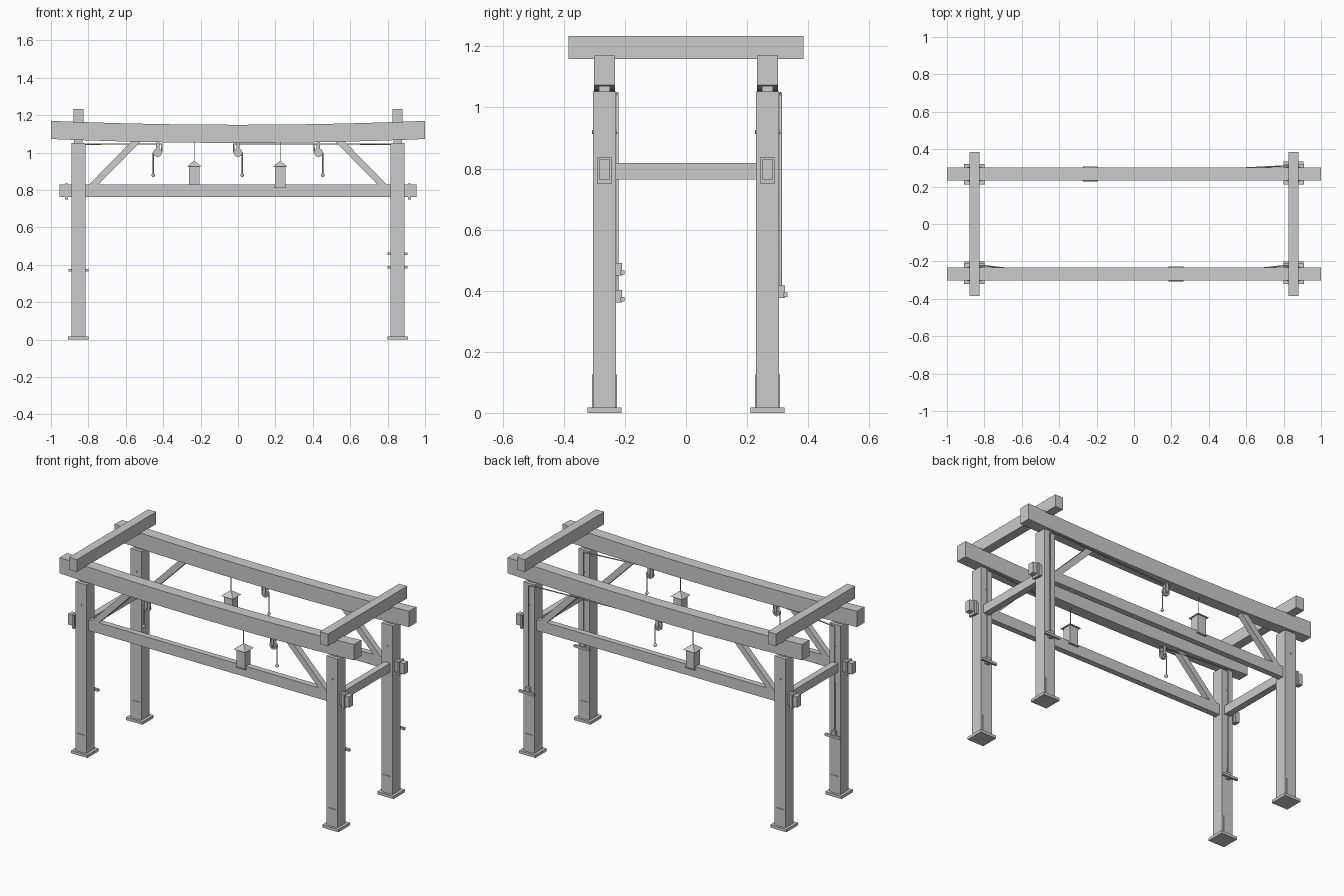
import bpy, bmesh, math
from mathutils import Vector

if "Cube" in bpy.data.objects:
    bpy.data.objects.remove(bpy.data.objects["Cube"])

PX, PY = 0.853, 0.267      # post centres
POST = 0.076
FACE = POST / 2


def finish(name, bm, smooth=False):
    bmesh.ops.recalc_face_normals(bm, faces=bm.faces)
    me = bpy.data.meshes.new(name)
    bm.to_mesh(me)
    bm.free()
    ob = bpy.data.objects.new(name, me)
    bpy.context.collection.objects.link(ob)
    if smooth:
        me.shade_smooth()
        ob.select_set(True)
        bpy.context.view_layer.objects.active = ob
        bpy.ops.object.shade_smooth_by_angle(angle=math.radians(40))
        ob.select_set(False)
    return ob


def box(name, x, y, z):
    """Box from (min, max) pairs."""
    bm = bmesh.new()
    bmesh.ops.create_cube(bm, size=1)
    for v in bm.verts:
        v.co = [(a + b) / 2 + c * (b - a) for (a, b), c in zip((x, y, z), v.co)]
    return finish(name, bm)


def cbox(name, c, s):
    return box(name, *[(a - b / 2, a + b / 2) for a, b in zip(c, s)])


def prism(name, pts, y, t):
    """Profile in the xz plane, extruded along y."""
    bm = bmesh.new()
    f = bm.faces.new([bm.verts.new((px, y - t / 2, pz)) for px, pz in pts])
    r = bmesh.ops.extrude_face_region(bm, geom=[f])
    bmesh.ops.translate(bm, vec=(0, t, 0), verts=[v for v in r["geom"] if isinstance(v, bmesh.types.BMVert)])
    return finish(name, bm)


def cyl(name, a, b, r, sides=8, r2=None):
    a, b = Vector(a), Vector(b)
    bm = bmesh.new()
    bmesh.ops.create_cone(bm, cap_ends=True, segments=sides, radius1=r,
                          radius2=r if r2 is None else r2, depth=(b - a).length)
    bm.transform((b - a).to_track_quat('Z', 'Y').to_matrix().to_4x4())
    bmesh.ops.translate(bm, vec=(a + b) / 2, verts=bm.verts)
    return finish(name, bm, True)


def ball(name, c, r):
    bm = bmesh.new()
    bmesh.ops.create_uvsphere(bm, u_segments=10, v_segments=6, radius=r)
    bmesh.ops.translate(bm, vec=c, verts=bm.verts)
    return finish(name, bm, True)


def rope(name, pts, r=0.004):
    cu = bpy.data.curves.new(name, 'CURVE')
    cu.dimensions = '3D'
    cu.bevel_depth, cu.bevel_resolution, cu.use_fill_caps = r, 1, True
    sp = cu.splines.new('POLY')
    sp.points.add(len(pts) - 1)
    for p, co in zip(sp.points, pts):
        p.co = (*co, 1)
    ob = bpy.data.objects.new(name, cu)
    bpy.context.collection.objects.link(ob)
    return ob


for sy in (-1, 1):
    y = sy * PY
    # upswept top beam
    xs = [-1 + i / 8 for i in range(17)]
    lift = lambda x: 0.021 * x * x
    prism("top_beam", [(x, 1.052 + lift(x)) for x in xs] +
          [(x, 1.149 + lift(x)) for x in reversed(xs)], y, 0.07)
    # long through rail
    cbox("long_rail", (0, y, 0.797), (1.91, 0.036, 0.066))
    for sx in (-1, 1):
        x = sx * PX
        # post with foot, shoe plates, tenon and pegs
        cbox("post", (x, y, 0.532), (POST, POST, 1.04))
        cbox("post_foot", (x, y, 0.0085), (0.11, 0.11, 0.017))
        cbox("post_shoe", (x, y, 0.07), (0.056, POST + 0.007, 0.11))
        cbox("post_tenon", (x, y, 1.06), (0.045, 0.035, 0.05))
        cyl("peg", (x, y - FACE - 0.003, 0.92), (x, y + FACE + 0.003, 0.92), 0.006)
        # collar on the rail end
        cbox("rail_wedge", (sx * 0.917, y, 0.793), (0.016, 0.049, 0.085))
        # diagonal brace
        prism("brace", [(sx * a, b) for a, b in
              ((0.81, 0.815), (0.76, 0.815), (0.52, 1.06), (0.57, 1.06))], y, 0.036)

for sx in (-1, 1):
    # side tie rail and roof cross beam
    cbox("side_tie", (sx * PX, 0, 0.791), (0.04, 0.48, 0.053))
    cbox("cross_beam", (sx * PX, 0, 1.197), (0.055, 0.77, 0.075))

# hanging lanterns
for x, y in ((-0.234, PY), (0.225, -PY)):
    cbox("lantern_body", (x, y, 0.87), (0.056, 0.056, 0.11))
    cbox("lantern_base", (x, y, 0.815), (0.064, 0.064, 0.006))
    bm = bmesh.new()
    base = [bm.verts.new((x + a * 0.04, y + b * 0.04, 0.925))
            for a, b in ((-1, -1), (1, -1), (1, 1), (-1, 1))]
    tip = bm.verts.new((x, y, 0.957))
    bm.faces.new(base)
    for i in range(4):
        bm.faces.new((base[i], base[(i + 1) % 4], tip))
    finish("lantern_roof", bm)
    cyl("lantern_wire", (x, y, 0.95), (x, y, 1.06), 0.002, 6)

# pulleys, ropes and cleats: x, row, post side, drop side, cleat height
for x, sy, side, drop, cz in ((-0.43, -1, -1, -1, 0.372), (0, 1, 1, 1, 0.387), (0.43, -1, 1, 1, 0.46)):
    y, px = sy * PY, side * PX
    cyl("pulley_wheel", (x, y - 0.008, 1.0), (x, y + 0.008, 1.0), 0.023, 16)
    for s in (-1, 1):
        cbox("pulley_cheek", (x, y + s * 0.012, 1.022), (0.018, 0.005, 0.065))
    cyl("pulley_axle", (x, y - 0.018, 1.0), (x, y + 0.018, 1.0), 0.005)
    xd, xu = x + drop * 0.023, x - drop * 0.023
    rope("drop_rope", [(xd, y, 1.0), (xd, y, 0.885)], 0.003)
    ball("rope_weight", (xd, y, 0.88), 0.01)
    yf = y + FACE
    rope("haul_rope", [(xu, y, 1.0), (xu, y, 1.046), (px - side * 0.06, yf + 0.005, 1.046),
                       (px, yf + 0.005, 1.038), (px, yf + 0.005, cz + 0.02)])
    cbox("cleat_base", (px, yf + 0.009, cz + 0.01), (0.024, 0.02, 0.04))
    cbox("cleat_horn", (px, yf + 0.021, cz), (0.105, 0.014, 0.014))
